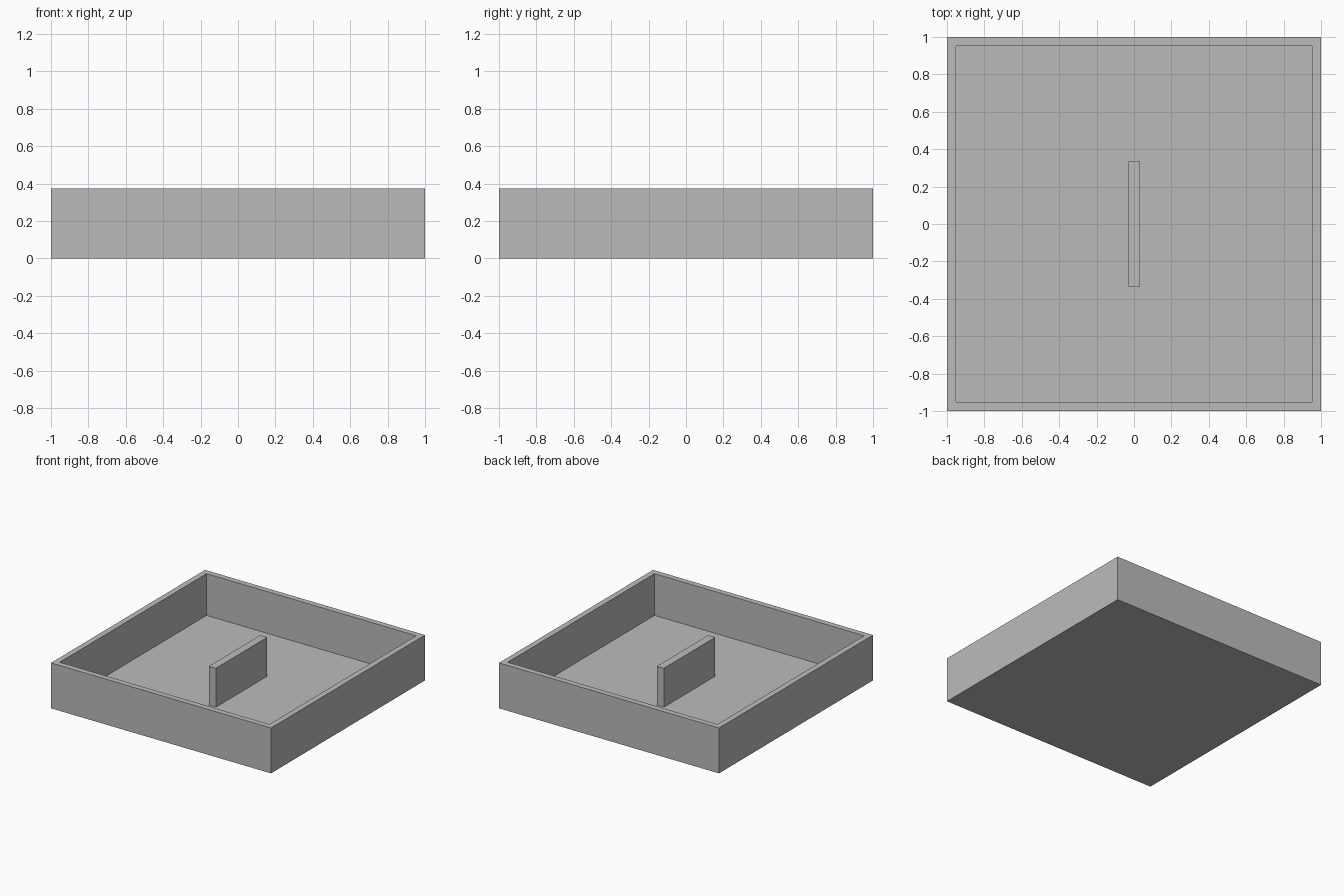
import bpy
import bmesh
from mathutils import Matrix

if "Cube" in bpy.data.objects:
    bpy.data.objects.remove(bpy.data.objects["Cube"])

grey = bpy.data.materials.new("plain grey")
grey.diffuse_color = (0.5, 0.5, 0.5, 1.0)
grey.use_nodes = True
grey.node_tree.nodes["Principled BSDF"].inputs["Base Color"].default_value = grey.diffuse_color

HEIGHT, WALL, FLOOR = 0.373, 0.067, 0.03


def add_object(name, bm):
    mesh = bpy.data.meshes.new(name)
    bm.to_mesh(mesh)
    bm.free()
    mesh.materials.append(grey)
    obj = bpy.data.objects.new(name, mesh)
    bpy.context.collection.objects.link(obj)
    return obj


def box(size, z_min):
    bm = bmesh.new()
    bmesh.ops.create_cube(bm, size=1.0)
    bmesh.ops.transform(bm, verts=bm.verts, matrix=Matrix.Translation((0, 0, z_min + size[2] / 2))
                        @ Matrix.Diagonal((*size, 1)))
    return bm


# Open tray: inset the top face for the rim, then push it down to the floor
bm = box((2.0, 2.0, HEIGHT), 0.0)
top = max(bm.faces, key=lambda f: f.calc_center_median().z)
bmesh.ops.inset_region(bm, faces=[top], thickness=WALL)
cavity = bmesh.ops.extrude_discrete_faces(bm, faces=[top])["faces"][0]
bmesh.ops.translate(bm, verts=cavity.verts, vec=(0, 0, FLOOR - HEIGHT))
bmesh.ops.recalc_face_normals(bm, faces=bm.faces)
add_object("tray", bm)

# Thin upright divider in the middle, slightly lower than the rim
add_object("divider", box((0.064, 0.667, 0.35 - FLOOR), FLOOR))
